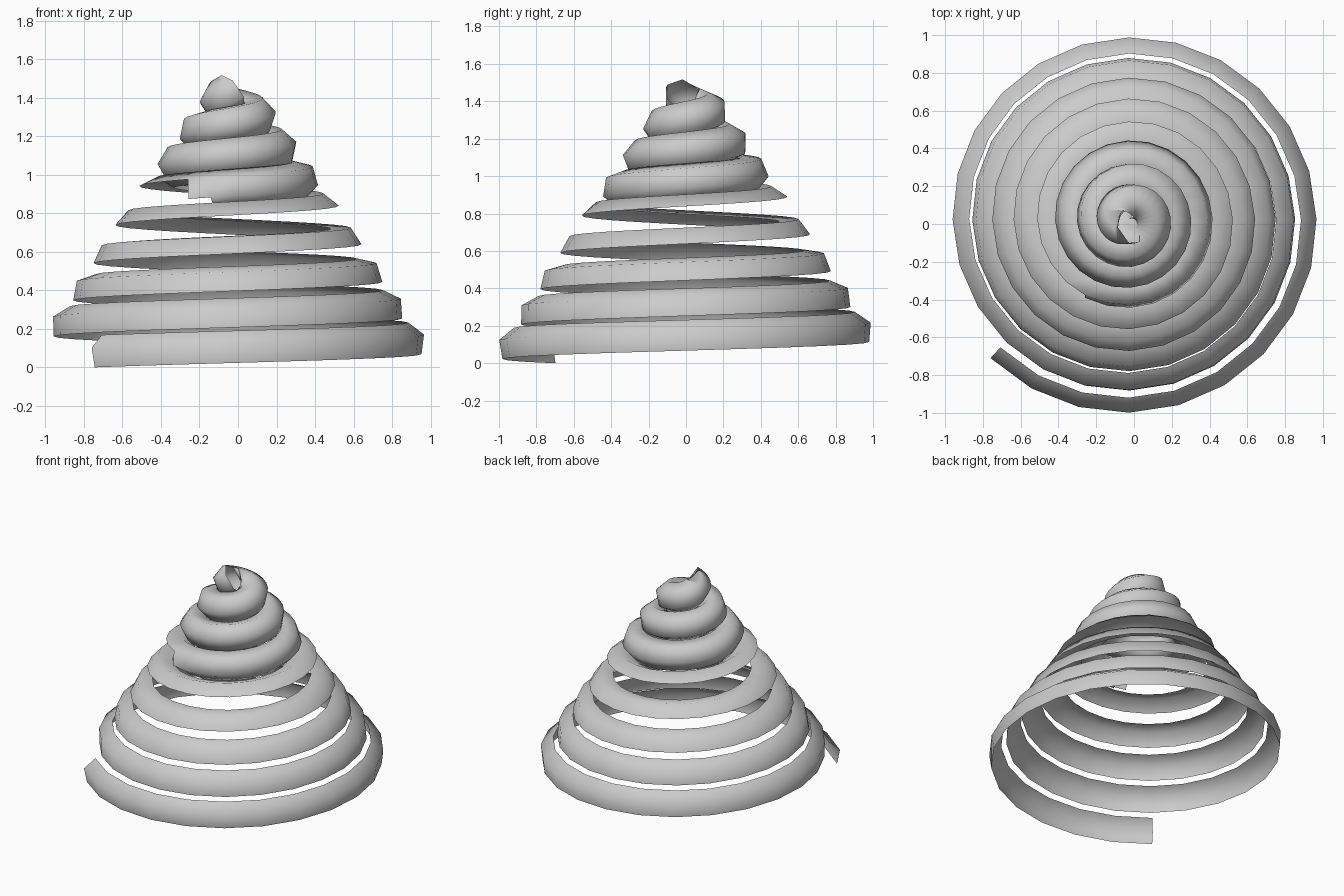
import bpy, bmesh, math
from mathutils import Vector

if "Cube" in bpy.data.objects:
    bpy.data.objects.remove(bpy.data.objects["Cube"])

SIDES = 6                 # hexagonal tube section
STEPS = 24                # segments per turn
SEGS = 195                # a little over eight turns
OPEN_UNTIL = 121          # lower turns keep only the outer two rows
TUBE = 0.103
CX, CY = -0.027, 0.024
START = math.radians(225)
R0, R_PER_TURN = 0.940, 0.111
Z0, Z_PER_TURN = 0.067, 0.168
K = R_PER_TURN / math.tau
C = Z_PER_TURN / math.tau
STEP = math.tau / STEPS


def section(i, twist):
    """Hexagon square to the conical spiral at step i."""
    a = START + i * STEP
    r = R0 - K * i * STEP
    radial = Vector((math.cos(a), math.sin(a), 0))
    around = Vector((-math.sin(a), math.cos(a), 0))
    centre = Vector((CX, CY, Z0 + C * i * STEP)) + radial * r
    tangent = (around * r - radial * K + Vector((0, 0, C))).normalized()
    out = (radial * r + around * K).normalized()
    up = out.cross(tangent)
    pts = []
    for j in range(SIDES):
        p = twist + j * math.tau / SIDES
        pts.append(centre + TUBE * (math.cos(p) * out + math.sin(p) * up))
    return pts


# spiral tube, rolling gently as it climbs
bm = bmesh.new()
rings = []
twist = math.radians(19)
for i in range(SEGS + 1):
    rings.append([bm.verts.new(p) for p in section(i, twist)])
    r = R0 - K * i * STEP
    twist += STEP * C / math.sqrt(r * r + K * K + C * C)

for i in range(SEGS):
    if i < OPEN_UNTIL:
        rows = (5, 0)             # open outer ribbon
    elif i == OPEN_UNTIL:
        rows = (4, 5, 0)          # stepped change
    else:
        rows = range(SIDES)       # whole tube at the top
    for j in rows:
        k = (j + 1) % SIDES
        f = bm.faces.new((rings[i][j], rings[i + 1][j],
                          rings[i + 1][k], rings[i][k]))
        f.smooth = True

bmesh.ops.delete(bm, geom=[v for v in bm.verts if not v.link_faces], context='VERTS')
# normals point away from the tube centre
for f in bm.faces:
    f.normal_update()
sample = bm.faces[:][0] if bm.faces.ensure_lookup_table() is None else None
mid = sample.calc_center_median()
if sample.normal.dot(Vector((mid.x, mid.y, 0))) < 0:
    bmesh.ops.reverse_faces(bm, faces=bm.faces[:])

mesh = bpy.data.meshes.new("spiral_cone")
bm.to_mesh(mesh)
bm.free()
obj = bpy.data.objects.new("spiral_cone", mesh)
bpy.context.collection.objects.link(obj)
